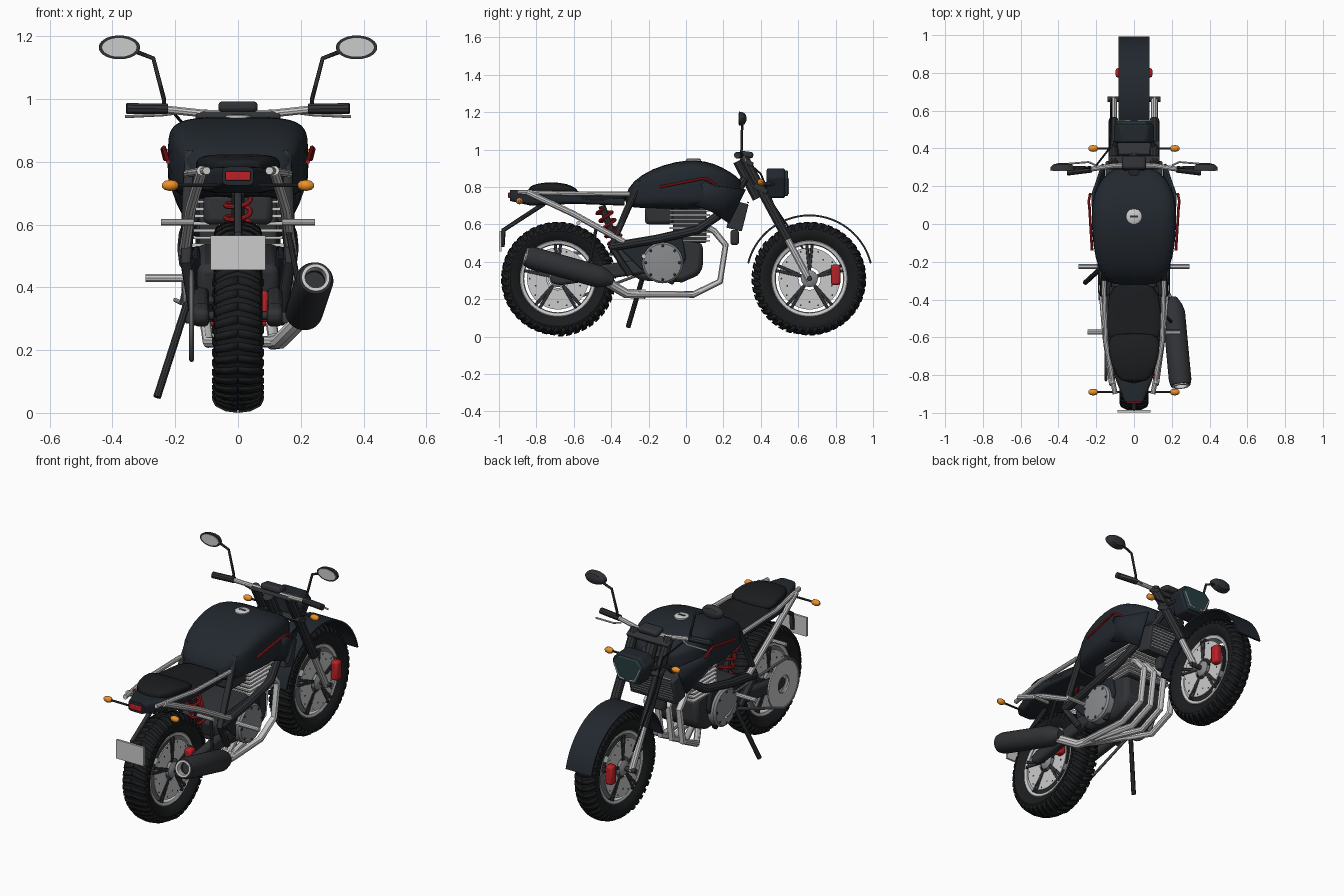
import bpy, bmesh
from math import sin, cos, pi, radians
from mathutils import Vector, Matrix

if "Cube" in bpy.data.objects:
    bpy.data.objects.remove(bpy.data.objects["Cube"])

COL = dict(navy=(.016, .021, .028), black=(.011, .012, .013), dark=(.03, .032, .036), silver=(.55, .56, .57),
           mid=(.25, .26, .27), red=(.5, .015, .02), orange=(.85, .28, .02), lens=(.02, .045, .05), white=(.8, .85, .85))
MAT = {}
for k, c in COL.items():
    MAT[k] = bpy.data.materials.new(k)
    MAT[k].diffuse_color = (*c, 1)

def dress(ob, color, mirror=False, bevel=0, sub=0, solid=0):
    ob.data.materials.clear()
    ob.data.materials.append(MAT[color])
    bpy.ops.object.select_all(action='DESELECT')
    ob.select_set(True)
    bpy.context.view_layer.objects.active = ob
    bpy.ops.object.shade_smooth_by_angle(angle=radians(35))
    if solid:
        ob.modifiers.new('solid', 'SOLIDIFY').thickness = solid
    if bevel:
        m = ob.modifiers.new('bevel', 'BEVEL')
        m.width, m.segments = bevel, 2
    if sub:
        m = ob.modifiers.new('sub', 'SUBSURF')
        m.levels = m.render_levels = sub
    if mirror:
        ob.modifiers.new('mirror', 'MIRROR')
    return ob

def finish(name, bm, color, **kw):
    bmesh.ops.recalc_face_normals(bm, faces=bm.faces)
    me = bpy.data.meshes.new(name)
    bm.to_mesh(me)
    bm.free()
    ob = bpy.data.objects.new(name, me)
    bpy.context.collection.objects.link(ob)
    return dress(ob, color, **kw)

def tube(name, pts, r, color, closed=False, **kw):
    cu = bpy.data.curves.new(name, 'CURVE')
    cu.dimensions, cu.bevel_depth, cu.bevel_resolution, cu.use_fill_caps = '3D', r, 3, True
    sp = cu.splines.new('POLY')
    sp.points.add(len(pts) - 1)
    for p, q in zip(sp.points, pts):
        p.co = (*q, 1)
    sp.use_cyclic_u = closed
    ob = bpy.data.objects.new(name, cu)
    bpy.context.collection.objects.link(ob)
    bpy.ops.object.select_all(action='DESELECT')
    ob.select_set(True)
    bpy.context.view_layer.objects.active = ob
    bpy.ops.object.convert(target='MESH')
    return dress(bpy.context.view_layer.objects.active, color, **kw)

def prism(name, pts, axis, a, b, color, **kw):
    put = {'x': lambda p, t: (t, *p), 'y': lambda p, t: (p[0], t, p[1]), 'z': lambda p, t: (*p, t)}[axis]
    bm = bmesh.new()
    f = bm.faces.new([bm.verts.new(put(p, a)) for p in pts])
    ext = bmesh.ops.extrude_face_region(bm, geom=[f])['geom']
    if f.is_valid is False or len(bm.faces) == len(pts) + 1:
        bm.faces.new([bm.verts.new(put(p, a)) for p in pts])
    for v in ext:
        if isinstance(v, bmesh.types.BMVert):
            v.co += Vector(put((0, 0), b - a))
    bmesh.ops.remove_doubles(bm, verts=bm.verts, dist=1e-5)
    return finish(name, bm, color, **kw)

def box(name, c, s, color, tilt=0, **kw):
    bm = bmesh.new()
    M = Matrix.Translation(c) @ Matrix.Rotation(radians(tilt), 4, 'X') @ Matrix.Diagonal((*s, 1))
    bmesh.ops.create_cube(bm, size=1, matrix=M)
    return finish(name, bm, color, **kw)

def lathe(name, prof, c, color, axis=(1, 0, 0), n=48, closed=False, **kw):
    """Revolve (radius, offset) points about an axis through c."""
    bm = bmesh.new()
    R = Matrix.Translation(c) @ Vector((0, 0, 1)).rotation_difference(Vector(axis)).to_matrix().to_4x4()
    rings = [[bm.verts.new(R @ Vector((r * cos(2 * pi * i / n), r * sin(2 * pi * i / n), t))) for i in range(n)] for r, t in prof]
    for a, b in zip(rings, rings[1:] + (rings[:1] if closed else [])):
        for i in range(n):
            bm.faces.new((a[i], a[i - 1], b[i - 1], b[i]))
    if not closed:
        bm.faces.new(rings[0])
        bm.faces.new(rings[-1])
    return finish(name, bm, color, **kw)

def loft(name, secs, color, e=4, n=32, cx=0, **kw):
    """Skin superellipse sections (y, half width, z low, z high)."""
    bm = bmesh.new()
    sp = lambda v: abs(v) ** (2 / e) * (1 if v > 0 else -1)
    rings = []
    for y, w, lo, hi in secs:
        A = [2 * pi * (i + .5) / n for i in range(n)]
        rings.append([bm.verts.new((cx + w * sp(cos(a)), y, (lo + hi) / 2 + (hi - lo) / 2 * sp(sin(a)))) for a in A])
    for a, b in zip(rings, rings[1:]):
        for i in range(n):
            bm.faces.new((a[i], a[i - 1], b[i - 1], b[i]))
    bm.faces.new(rings[0])
    bm.faces.new(rings[-1])
    return finish(name, bm, color, **kw)

# Wheels: tyre, tread, rim, double spokes, drilled discs, hub
def wheel(tag, y, hw):
    c = Vector((0, y, .31))
    half = [(.2, .6), (.225, .88), (.255, 1), (.278, .88), (.293, .55), (.3, .2)]
    lathe(tag + '_tyre', [(r, -t * hw) for r, t in half] + [(r, t * hw) for r, t in half[::-1]], c, 'black', n=64, closed=True)
    bm = bmesh.new()
    for k in range(44):
        for s in (1, -1):
            row = []
            for r, t, d in ((.301, .02, 0), (.296, .5, 1.5), (.281, .88, 3.5), (.262, .99, 4.5)):
                a = 2 * pi * k / 44 + radians(d)
                row.append([bm.verts.new(c + Vector((s * t * hw, (r + .003) * cos(q), (r + .003) * sin(q)))) for q in (a, a + .085)])
            for p, q in zip(row, row[1:]):
                bm.faces.new((p[0], p[1], q[1], q[0]))
    finish(tag + '_tread', bm, 'black', solid=.006)
    rim = [(.207, .62), (.2, .66), (.184, .6), (.18, .3)]
    lathe(tag + '_rim', [(r, -t * hw) for r, t in rim] + [(r, t * hw) for r, t in rim[::-1]] + [(.2, .5 * hw), (.2, -.5 * hw)], c, 'silver', n=64, closed=True)
    bm = bmesh.new()
    for k in range(5):
        for d in (-1, 1):
            M = Matrix.Translation(c) @ Matrix.Rotation(2 * pi * k / 5 + d * .1, 4, 'X') @ Matrix.Translation((0, d * .004, .108)) @ Matrix.Diagonal((.118, .016, .155, 1))
            bmesh.ops.create_cube(bm, size=1, matrix=M)
    finish(tag + '_spokes', bm, 'dark', bevel=.003)
    lathe(tag + '_brake_disc', [(.06, .049), (.165, .049), (.165, .055), (.06, .055)], c, 'silver', closed=True, mirror=True)
    bm = bmesh.new()
    for k in range(20):
        a, r = 2 * pi * k / 20, (.15, .125)[k % 2]
        M = Matrix.Translation(c + Vector((.055, r * cos(a), r * sin(a)))) @ Matrix.Rotation(pi / 2, 4, 'Y')
        bmesh.ops.create_cone(bm, cap_ends=True, segments=8, radius1=.005, radius2=.005, depth=.002, matrix=M)
    finish(tag + '_disc_holes', bm, 'dark', mirror=True)
    lathe(tag + '_hub', [(.025, -.075), (.045, -.062), (.045, .062), (.025, .075)], c, 'mid', n=24)
    lathe(tag + '_axle', [(.014, -.14), (.014, .14)], c, 'dark', n=16)
wheel('front', .66, .068)
wheel('rear', -.685, .078)
box('front_caliper', (.075, .8, .33), (.045, .05, .11), 'red', bevel=.012, mirror=True)
box('rear_caliper', (.075, -.55, .34), (.045, .05, .1), 'red', bevel=.012)

# Front fender arc
arc = [radians(14 + 152 * i / 28) for i in range(29)]
prism('front_fender', [(.66 + .343 * cos(a), .31 + .343 * sin(a)) for a in arc] + [(.66 + .333 * cos(a), .31 + .333 * sin(a)) for a in arc[::-1]],
      'x', -.083, .083, 'navy')

# Fork, clamps, headlight
tube('fork_lower', [(.108, .66, .3), (.108, .53, .545)], .019, 'silver', mirror=True)
tube('fork_upper', [(.108, .545, .52), (.108, .31, .955)], .027, 'dark', mirror=True)
box('upper_clamp', (0, .325, .935), (.27, .075, .025), 'dark', tilt=-28, bevel=.006)
box('lower_clamp', (0, .4, .79), (.27, .08, .03), 'dark', tilt=-28, bevel=.006)
tube('steering_head', [(0, .385, .74), (0, .28, .94)], .032, 'dark')
face = [(-.07, .90), (.07, .90), (.11, .855), (.065, .74), (-.065, .74), (-.11, .855)]
prism('headlight_shell', face, 'y', .43, .53, 'navy', bevel=.012)
prism('headlight_lens', [(x * .86, .82 + (z - .82) * .86) for x, z in face], 'y', .5, .545, 'lens', bevel=.006)
tube('headlight_strip', [(.02, .546, .765), (.05, .546, .77), (.085, .546, .845)], .004, 'white', mirror=True)
tube('headlight_bracket', [(.085, .47, .82), (.108, .39, .81)], .012, 'dark', mirror=True)

# Handlebar, controls, gauge, mirrors
tube('handlebar', [(-.23, .29, .967), (-.1, .31, .953), (.1, .31, .953), (.23, .29, .967)], .013, 'silver')
tube('grip', [(.225, .29, .969), (.355, .274, .97)], .018, 'dark', mirror=True)
tube('lever', [(.2, .31, .955), (.24, .328, .95), (.36, .318, .944)], .005, 'silver', mirror=True)
box('gauge', (0, .325, .973), (.125, .07, .034), 'dark', tilt=-8, bevel=.012)
tube('mirror_stem', [(.236, .295, .98), (.236, .297, 1.0), (.27, .3, 1.13), (.335, .302, 1.155)], .007, 'dark', mirror=True)
loft('mirror_shell', [(.283, .066, 1.127, 1.203), (.3, .064, 1.129, 1.201), (.315, .05, 1.137, 1.193), (.323, .02, 1.154, 1.176)], 'dark', e=2, cx=.378, mirror=True)
loft('mirror_glass', [(.281, .055, 1.135, 1.195), (.285, .055, 1.135, 1.195)], 'silver', e=2, cx=.378, mirror=True)
tube('brake_hose', [(-.2, .31, .95), (-.13, .4, .87), (-.125, .47, .7), (-.12, .66, .42)], .005, 'black')

# Tank, cap, red stripe, side shroud
loft('fuel_tank', [(-.325, .11, .70, .755), (-.29, .165, .69, .83), (-.18, .208, .685, .9), (-.05, .222, .68, .937), (.05, .226, .68, .947),
                   (.15, .218, .69, .928), (.24, .175, .73, .88), (.305, .1, .77, .83)], 'navy', e=4.5, sub=1)
lathe('fuel_cap', [(.04, 0), (.04, .012), (.034, .016)], (0, .04, .935), 'silver', axis=(0, 0, 1), n=32)
box('cap_latch', (0, .04, .951), (.04, .012, .004), 'dark')
tube('tank_stripe', [(.222, -.14, .8), (.236, .09, .845), (.24, .12, .84), (.232, .16, .808)], .007, 'red', mirror=True)
bm = bmesh.new()
ring = [(.205, -.02, .73), (.225, .1, .83), (.225, .16, .805), (.17, .32, .785), (.165, .23, .605), (.195, .14, .665)]
mid = bm.verts.new((.222, .14, .74))
vs = [bm.verts.new(p) for p in ring]
for i in range(6):
    bm.faces.new((vs[i - 1], vs[i], mid))
finish('tank_shroud', bm, 'navy', solid=.015, mirror=True)

# Seat, tail and plate
loft('rider_seat', [(-.3, .125, .72, .765), (-.45, .142, .715, .768), (-.57, .147, .715, .775), (-.62, .14, .72, .785)], 'black', sub=1)
loft('passenger_pad', [(-.575, .12, .76, .785), (-.63, .142, .765, .82), (-.75, .122, .765, .83), (-.845, .075, .77, .805)], 'black', e=3.5, sub=1)
loft('tail_body', [(-.33, .13, .70, .74), (-.6, .146, .71, .765), (-.7, .135, .705, .775), (-.83, .095, .70, .785), (-.94, .05, .725, .785)], 'navy', e=5)
tube('tail_stripe', [(.147, -.58, .757), (.145, -.68, .765), (.105, -.82, .775)], .006, 'red', mirror=True)
box('tail_light', (0, -.945, .755), (.08, .012, .03), 'red', bevel=.004)
tube('plate_arm', [(0, -.76, .71), (0, -.975, .57), (0, -.982, .48)], .013, 'dark')
box('number_plate', (0, -.992, .51), (.176, .012, .11), 'silver')

# Turn signals
for tag, y, z, x0 in (('front', .4, .825, .1), ('rear', -.89, .725, .05)):
    tube(tag + '_signal_stalk', [(x0, y, z), (.2, y, z)], .006, 'dark', mirror=True)
    lathe(tag + '_signal', [(.008, -.025), (.015, -.017), (.018, 0), (.014, .017), (.006, .025)], (.217, y, z), 'orange', n=16, mirror=True)

# Frame and subframe
tube('main_frame', [(.04, .31, .84), (.12, .22, .68), (.165, .06, .57), (.17, -.16, .52), (.165, -.4, .48)], .024, 'dark', mirror=True)
tube('rear_frame', [(.15, -.24, .83), (.16, -.31, .69), (.165, -.4, .48), (.14, -.3, .33)], .019, 'dark', mirror=True)
tube('seat_rail', [(.1, -.9, .772), (.15, -.62, .765), (.16, -.3, .762)], .013, 'silver', mirror=True)
tube('subframe_strut', [(.115, -.85, .772), (.15, -.6, .655), (.172, -.33, .505)], .017, 'silver', mirror=True)
tube('tail_strut', [(.12, -.56, .61), (.245, -.56, .608)], .001, 'dark', mirror=True)
tube('rear_footpeg', [(.14, -.575, .608), (.245, -.575, .608)], .011, 'silver', mirror=True)
tube('front_footpeg', [(.14, -.225, .43), (.295, -.225, .43)], .013, 'silver', mirror=True)
tube('gear_pedal', [(-.17, -.22, .4), (-.18, -.14, .35), (-.2, -.08, .36)], .007, 'silver')
tube('kickstand', [(-.13, -.2, .38), (-.165, -.225, .34), (-.258, -.31, .05)], .013, 'dark')

# Swingarm, sprocket, chain, shock
prism('swingarm', [(-.2, .42), (-.2, .34), (-.67, .275), (-.72, .285), (-.73, .325), (-.68, .35)], 'x', .092, .142, 'dark', bevel=.015, mirror=True)
box('swingarm_bridge', (0, -.3, .375), (.22, .08, .06), 'dark', bevel=.012)
lathe('sprocket', [(.05, -.004), (.14, -.004), (.14, .004), (.05, .004)], (-.148, -.685, .31), 'silver', closed=True)
ends = [(-.685, .14, radians(90 + 180 * i / 14)) for i in range(15)] + [(-.24, .05, radians(270 + 180 * i / 8)) for i in range(9)]
tube('chain', [(-.148, y + r * cos(a), (.31 if r > .1 else .385) + r * sin(a)) for y, r, a in ends], .008, 'mid', closed=True)
top, bot = Vector((0, -.45, .70)), Vector((0, -.34, .41))
d = (bot - top).normalized()
u = d.cross(Vector((1, 0, 0)))
tube('shock_body', [top, bot], .02, 'dark')
tube('shock_spring', [top.lerp(bot, .06 + .85 * i / 96) + .04 * (cos(i * pi / 8) * Vector((1, 0, 0)) + sin(i * pi / 8) * u) for i in range(97)], .008, 'red')

# Engine
prism('crankcase', [(-.37, .47), (-.34, .36), (-.24, .3), (-.02, .29), (.06, .325), (.09, .36), (.09, .5), (-.08, .54)], 'x', -.13, .13, 'dark', bevel=.025)
prism('engine_side_plate', [(-.38, .5), (-.02, .53), (.0, .42), (-.07, .275), (-.24, .36)], 'x', .12, .15, 'navy', bevel=.008, mirror=True)
lathe('clutch_cover', [(.11, .12), (.11, .165), (.1, .175), (.04, .18)], (0, -.125, .395), 'mid', n=40, mirror=True)
bm = bmesh.new()
for i in range(8):
    a = 2 * pi * i / 8
    bmesh.ops.create_uvsphere(bm, u_segments=8, v_segments=6, radius=.008, matrix=Matrix.Translation((.173, -.125 + .09 * cos(a), .395 + .09 * sin(a))))
finish('cover_bolts', bm, 'dark', mirror=True)
box('cylinder_block', (0, .02, .6), (.25, .18, .2), 'dark', bevel=.01)
for i in range(8):
    box('cooling_fin', (0, .02, .512 + i * .023), (.285, .215, .009), 'silver')
box('air_box', (0, -.14, .65), (.22, .16, .1), 'dark', bevel=.02)

# Radiator with slats, and horn
box('radiator', (0, .275, .645), (.3, .085, .15), 'dark', tilt=-14, bevel=.006)
for i in range(9):
    t = (i - 4) * .0155
    box('radiator_slat', (0, .316 + t * .25, .655 + t), (.27, .012, .006), 'mid', tilt=-14)
box('horn', (0, .26, .53), (.1, .045, .08), 'dark', bevel=.012)

# Exhaust headers, collector, muffler
for x in (-.105, -.035, .035, .105):
    tube('exhaust_header', [(x, .1, .59), (x, .15, .565), (x, .212, .49), (x, .182, .295), (x + .01, .04, .225), (.1 + x * .3, -.22, .227), (.13, -.3, .225)], .018, 'silver')
tube('exhaust_collector', [(.11, -.22, .227), (.135, -.32, .23), (.205, -.44, .3)], .026, 'silver')
tail, nose = Vector((.247, -.855, .43)), Vector((.205, -.41, .305))
L = (tail - nose).length
lathe('muffler', [(.025, -.02), (.048, .02), (.06, .06), (.06, L - .03), (.052, L), (.036, L), (.034, L - .05)], nose, 'dark', axis=tail - nose, n=32)
lathe('muffler_tip', [(.034, L - .03), (.045, L - .03), (.045, L + .006), (.034, L + .006)], nose, 'silver', axis=tail - nose, n=32, closed=True)
tube('muffler_hanger', [(.16, -.48, .58), (.2, -.52, .37)], .009, 'dark')

for m in bpy.data.materials:
    if m.users and not m.is_grease_pencil:
        m.use_nodes = True
        m.node_tree.nodes["Principled BSDF"].inputs["Base Color"].default_value = m.diffuse_color
